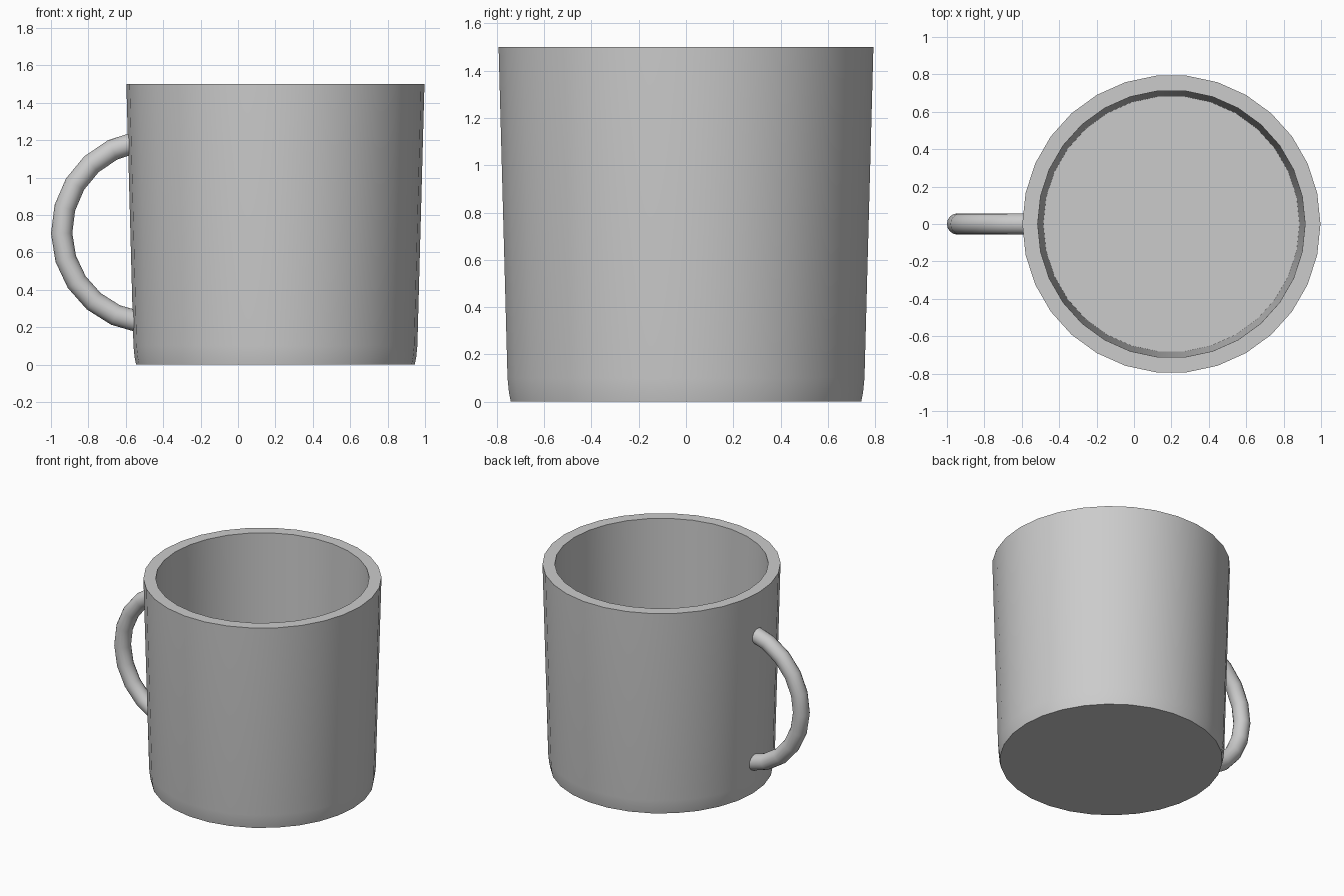
import bpy
import bmesh
from math import radians, tau
from mathutils import Matrix

default = bpy.data.objects.get("Cube")
if default:
    bpy.data.objects.remove(default, do_unlink=True)

# One plain ceramic colour
ceramic = bpy.data.materials.new("light grey ceramic")
ceramic.use_nodes = True
colour = (0.6, 0.6, 0.6, 1)
ceramic.diffuse_color = colour
ceramic.node_tree.nodes["Principled BSDF"].inputs["Base Color"].default_value = colour

CUP_X = 0.2


def finish(bm, name, location):
    """Turn a bmesh into a smooth-shaded object with sharp rims."""
    bmesh.ops.recalc_face_normals(bm, faces=bm.faces)
    mesh = bpy.data.meshes.new(name)
    bm.to_mesh(mesh)
    bm.free()
    mesh.materials.append(ceramic)
    obj = bpy.data.objects.new(name, mesh)
    obj.location = location
    bpy.context.collection.objects.link(obj)
    bpy.ops.object.select_all(action="DESELECT")
    obj.select_set(True)
    bpy.context.view_layer.objects.active = obj
    bpy.ops.object.shade_smooth_by_angle(angle=radians(30))
    return obj


# Cup: a thick-walled profile (radius, height) turned around z
profile = [(0.745, 0), (0.753, 0.04), (0.759, 0.1), (0.797, 1.5),
           (0.715, 1.5), (0.685, 0.09)]
bm = bmesh.new()
verts = [bm.verts.new((r, 0, z)) for r, z in profile]
edges = [bm.edges.new(pair) for pair in zip(verts, verts[1:])]
bmesh.ops.spin(bm, geom=verts + edges, cent=(0, 0, 0), axis=(0, 0, 1),
               angle=tau, steps=30, use_merge=True)
bmesh.ops.remove_doubles(bm, verts=bm.verts, dist=0.0001)
# Close the underside and the inner floor
bmesh.ops.holes_fill(bm, edges=[e for e in bm.edges if e.is_boundary], sides=0)
finish(bm, "cup", (CUP_X, 0, 0))

# Handle: a round section swept along an arc, its ends buried in the wall
ARC_RADIUS, TUBE_RADIUS, STEP = 0.488, 0.057, radians(16.2)
bm = bmesh.new()
bmesh.ops.create_circle(bm, segments=16, radius=TUBE_RADIUS,
                        matrix=Matrix.Translation((-ARC_RADIUS, 0, 0)))
bmesh.ops.rotate(bm, verts=bm.verts, cent=(0, 0, 0),
                 matrix=Matrix.Rotation(-5 * STEP - radians(1), 3, "Y"))
bmesh.ops.spin(bm, geom=bm.verts[:] + bm.edges[:], cent=(0, 0, 0),
               axis=(0, 1, 0), angle=10 * STEP, steps=10)
finish(bm, "handle", (-0.455, 0, 0.71))
